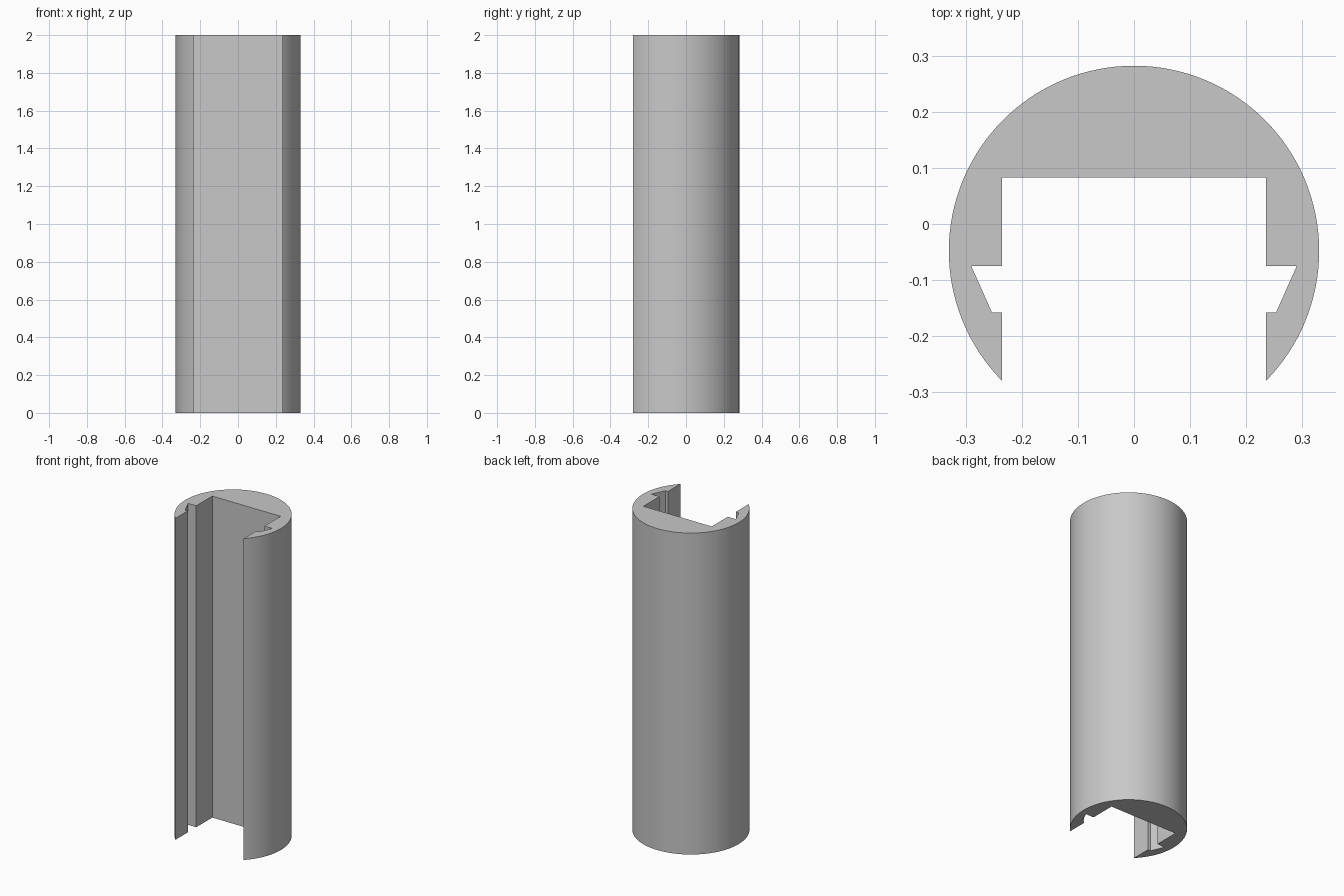
import bpy
import bmesh
from math import asin, cos, pi, sin, radians

# Remove the default cube
cube = bpy.data.objects.get("Cube")
if cube:
    bpy.data.objects.remove(cube, do_unlink=True)

RADIUS, CENTRE_Y, HEIGHT = 0.33, -0.048, 2.0
SLOT = 0.235          # half width of the open channel
ARC_STEPS = 96

# Plain grey material
grey = bpy.data.materials.new("plain grey")
grey.use_nodes = True
colour = (0.58, 0.58, 0.58, 1)
grey.diffuse_color = colour
grey.node_tree.nodes["Principled BSDF"].inputs["Base Color"].default_value = colour

# Outer round wall, from the right lip over the back to the left lip
lip = pi / 2 + asin(SLOT / RADIUS)
start, end = lip - 1.5 * pi, 1.5 * pi - lip + pi
start, end = -(pi / 2 - asin(SLOT / RADIUS)), pi + (pi / 2 - asin(SLOT / RADIUS))
profile = []
for i in range(ARC_STEPS + 1):
    a = start + (end - start) * i / ARC_STEPS
    profile.append((RADIUS * cos(a), CENTRE_Y + RADIUS * sin(a)))

# Inner channel with an undercut groove, mirrored to both sides
groove = [(SLOT, -0.158), (0.253, -0.158), (0.29, -0.075),
          (SLOT, -0.075), (SLOT, 0.083)]
profile += [(-x, y) for x, y in groove]
profile += reversed(groove)

# Extrude the profile upwards
bm = bmesh.new()
base = bm.faces.new([bm.verts.new((x, y, 0)) for x, y in profile])
result = bmesh.ops.extrude_face_region(bm, geom=[base], use_keep_orig=True)
top = [v for v in result["geom"] if isinstance(v, bmesh.types.BMVert)]
bmesh.ops.translate(bm, vec=(0, 0, HEIGHT), verts=top)
bmesh.ops.recalc_face_normals(bm, faces=bm.faces)
mesh = bpy.data.meshes.new("channel_tube")
bm.to_mesh(mesh)
bm.free()
mesh.materials.append(grey)
tube = bpy.data.objects.new("channel_tube", mesh)
bpy.context.collection.objects.link(tube)

# Smooth round wall with crisp channel edges
bpy.ops.object.select_all(action="DESELECT")
tube.select_set(True)
bpy.context.view_layer.objects.active = tube
bpy.ops.object.shade_smooth_by_angle(angle=radians(20))
